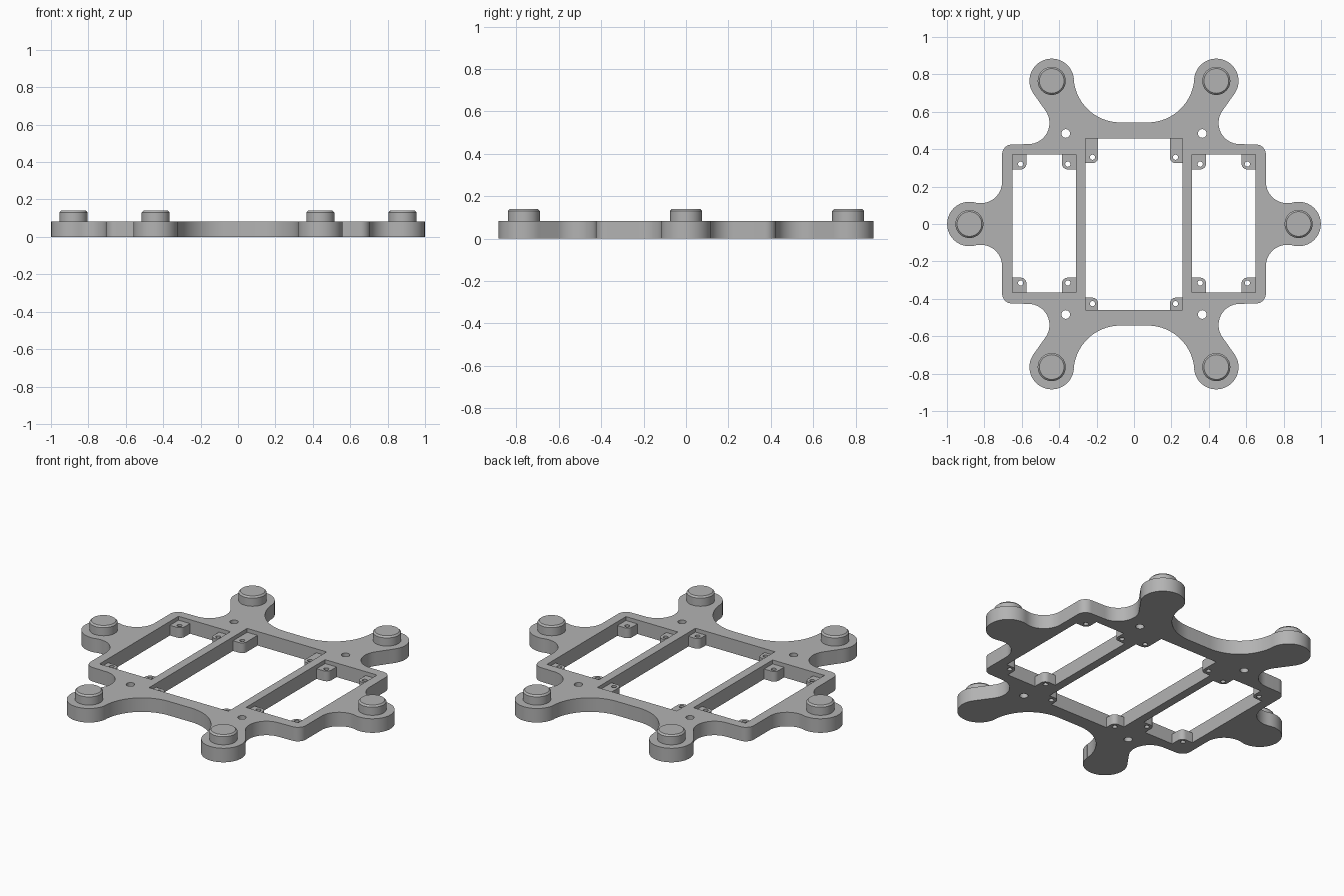
import bpy
import bmesh
from math import radians, cos, sin, atan2, degrees

cube = bpy.data.objects.get("Cube")
if cube:
    bpy.data.objects.remove(cube, do_unlink=True)

grey = bpy.data.materials.new("matte grey")
grey.use_nodes = True
grey.diffuse_color = (0.45, 0.45, 0.45, 1)
grey.node_tree.nodes["Principled BSDF"].inputs["Base Color"].default_value = (0.45, 0.45, 0.45, 1)

THICK = 0.083
FOOT_R = 0.119
SIDE_FOOT = (0.88, 0)
CORNER_FOOT = (0.44, 0.765)


def arc(centre, r, a0, a1, n=16):
    angles = [radians(a0 + (a1 - a0) * i / n) for i in range(n + 1)]
    return [(centre[0] + r * cos(a), centre[1] + r * sin(a)) for a in angles]


def circle(centre, r, n=24):
    return arc(centre, r, 0, 360, n)[:-1]


def rect(x0, x1, y0, y1):
    return [(x0, y0), (x1, y0), (x1, y1), (x0, y1)]


def heading(a, b):
    return degrees(atan2(b[1] - a[1], b[0] - a[0]))


def finish(obj):
    bpy.ops.object.select_all(action='DESELECT')
    obj.select_set(True)
    bpy.context.view_layer.objects.active = obj
    bpy.ops.object.shade_smooth_by_angle(angle=radians(30))


def plate(name, loops, height):
    """Extrude closed loops (outline first, then holes) up from z = 0."""
    curve = bpy.data.curves.new(name, 'CURVE')
    curve.dimensions = '2D'
    curve.fill_mode = 'BOTH'
    curve.extrude = height / 2
    for loop in loops:
        spline = curve.splines.new('POLY')
        spline.points.add(len(loop) - 1)
        for point, (x, y) in zip(spline.points, loop):
            point.co = (x, y, 0, 1)
        spline.use_cyclic_u = True
    temp = bpy.data.objects.new(name + "_curve", curve)
    bpy.context.collection.objects.link(temp)
    graph = bpy.context.evaluated_depsgraph_get()
    mesh = bpy.data.meshes.new_from_object(temp.evaluated_get(graph))
    bpy.data.objects.remove(temp, do_unlink=True)
    bm = bmesh.new()
    bm.from_mesh(mesh)
    bmesh.ops.remove_doubles(bm, verts=bm.verts, dist=0.0001)
    bmesh.ops.translate(bm, verts=bm.verts, vec=(0, 0, height / 2))
    bmesh.ops.recalc_face_normals(bm, faces=bm.faces)
    bm.to_mesh(mesh)
    bm.free()
    mesh.materials.clear()
    mesh.materials.append(grey)
    obj = bpy.data.objects.new(name, mesh)
    bpy.context.collection.objects.link(obj)
    finish(obj)


# Frame outline: one quarter, then mirrored twice
waist = (0.82, 0.226)
bay = (0.073, 0.793)
to_waist = heading(SIDE_FOOT, waist)
to_bay = heading(CORNER_FOOT, bay)
quarter = (arc(SIDE_FOOT, FOOT_R, 0, to_waist)
           + arc(waist, 0.115, to_waist + 180, 180)
           + arc((0.653, 0.373), 0.052, 0, 90, 8)
           + arc((0.565, 0.54), 0.113, 270, 144)
           + arc(CORNER_FOOT, FOOT_R, -36, to_bay, 32)
           + arc(bay, 0.25, to_bay - 180, -90, 24))
upper = quarter + [(-x, y) for x, y in reversed(quarter)]
outline = upper + [(x, -y) for x, y in reversed(upper[1:-1])]

# Windows and mounting holes in the frame
holes = [rect(-0.26, 0.26, -0.46, 0.457)]
for s in (-1, 1):
    holes.append(rect(s * 0.31, s * 0.65, -0.367, 0.372))
    for t in (-1, 1):
        holes.append(circle((s * 0.365, t * 0.484), 0.023))
plate("frame", [outline] + holes, THICK)


# Screw tabs in the window corners, rounded on the free corner
def tab(name, corner, dx, dy, w, h, hole, height):
    r = 0.03
    local = [(0, 0), (w, 0)] + arc((w - r, h - r), r, 0, 90, 8) + [(0, h)]
    place = lambda p: (corner[0] + dx * p[0], corner[1] + dy * p[1])
    plate(name, [[place(p) for p in local], circle(place(hole), 0.014, 16)], height)


for s, side in ((1, "left"), (-1, "right")):
    for y, dy, end in ((0.372, -1, "back"), (-0.367, 1, "front")):
        tab(f"{side}_{end}_outer_tab", (s * 0.65, y), -s, dy, 0.075, 0.08, (0.044, 0.052), 0.06)
        tab(f"{side}_{end}_inner_tab", (s * 0.31, y), s, dy, 0.075, 0.08, (0.044, 0.052), 0.06)
    tab(f"{side}_back_centre_tab", (s * 0.26, 0.457), -s, -1, 0.068, 0.132, (0.038, 0.1), 0.06)
    tab(f"{side}_front_centre_tab", (s * 0.26, -0.46), -s, 1, 0.068, 0.066, (0.038, 0.034), 0.06)


# Round pads with a chamfered rim on every foot
def pad(name, x, y):
    bpy.ops.mesh.primitive_cylinder_add(vertices=48, radius=0.075, depth=0.067,
                                        location=(x, y, 0.1065))
    obj = bpy.context.object
    obj.name = name
    bm = bmesh.new()
    bm.from_mesh(obj.data)
    rim = [e for e in bm.edges if all(v.co.z > 0 for v in e.verts)]
    bmesh.ops.bevel(bm, geom=rim, offset=0.009, segments=1, affect='EDGES')
    bm.to_mesh(obj.data)
    bm.free()
    obj.data.materials.append(grey)
    finish(obj)


for s, side in ((1, "left"), (-1, "right")):
    pad(f"{side}_middle_pad", s * SIDE_FOOT[0], 0)
    for t, end in ((1, "back"), (-1, "front")):
        pad(f"{side}_{end}_pad", s * CORNER_FOOT[0], t * CORNER_FOOT[1])
